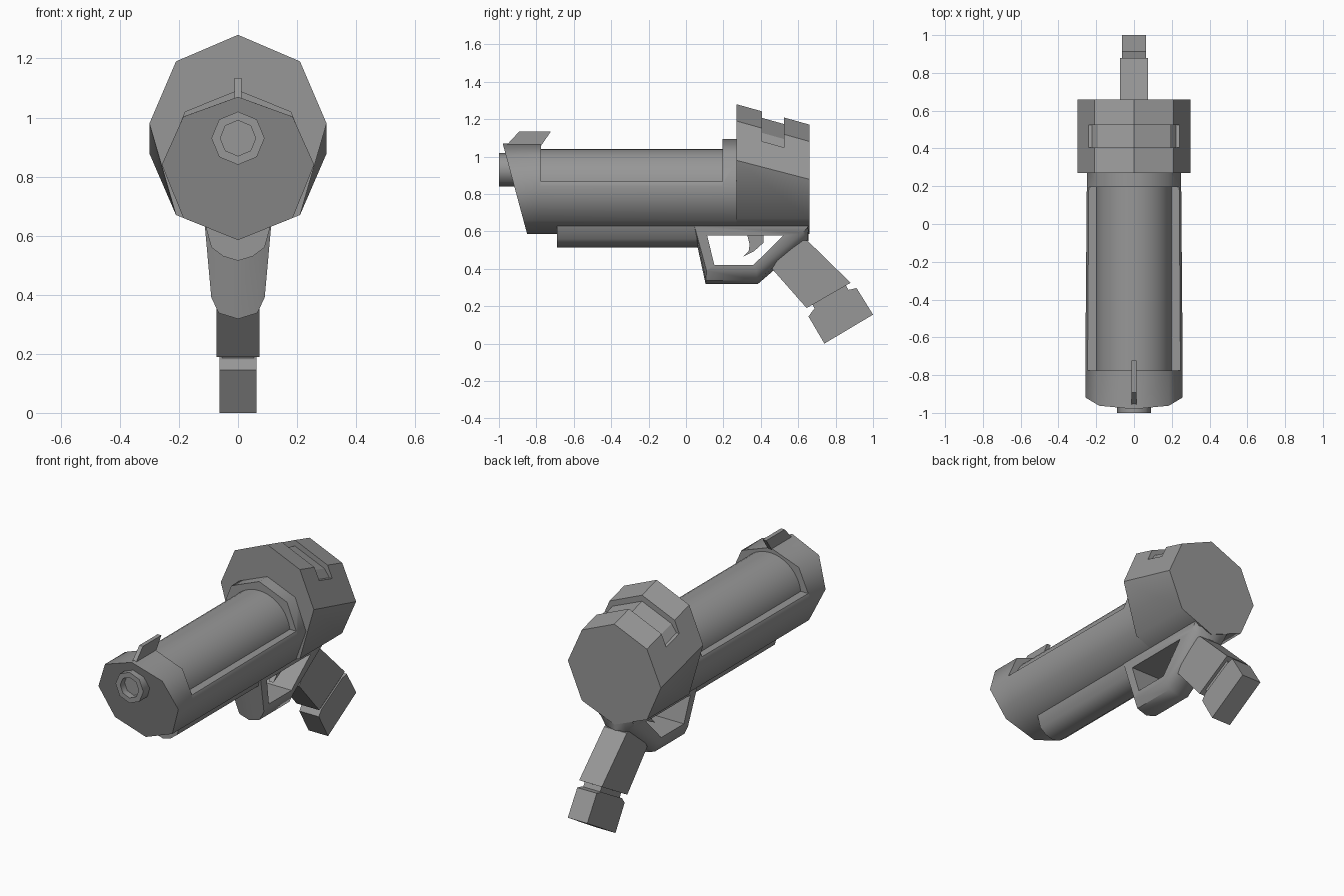
import bpy, bmesh, math

if "Cube" in bpy.data.objects:
    bpy.data.objects.remove(bpy.data.objects["Cube"])

METAL = bpy.data.materials.new("dark_metal")
METAL.diffuse_color = (.31, .31, .31, 1)
METAL.use_nodes = True
METAL.node_tree.nodes["Principled BSDF"].inputs["Base Color"].default_value = METAL.diffuse_color


def loft(name, sections, smooth=None):
    """Closed solid skinned through equal-length loops of points."""
    bm = bmesh.new()
    rings = [[bm.verts.new(p) for p in s] for s in sections]
    n = len(rings[0])
    for a, b in zip(rings, rings[1:]):
        for i in range(n):
            j = (i + 1) % n
            bm.faces.new((a[i], a[j], b[j], b[i]))
    bm.faces.new(rings[0])
    bm.faces.new(rings[-1])
    bmesh.ops.recalc_face_normals(bm, faces=bm.faces)
    me = bpy.data.meshes.new(name)
    bm.to_mesh(me)
    bm.free()
    me.materials.append(METAL)
    ob = bpy.data.objects.new(name, me)
    bpy.context.collection.objects.link(ob)
    if smooth:
        bpy.context.view_layer.objects.active = ob
        bpy.ops.object.select_all(action='DESELECT')
        ob.select_set(True)
        bpy.ops.object.shade_smooth_by_angle(angle=math.radians(smooth))
    return ob


def plate(name, yz, half):
    """Side profile extruded symmetrically across x."""
    return loft(name, [[(x, y, z) for y, z in yz] for x in (-half, half)])


def mirrored(half):
    """Complete an x >= 0 half profile running from top centre to bottom centre."""
    return half + [(-x, z) for x, z in reversed(half) if x > 0]


def ngon(r, zc, n):
    return [(r * math.sin(2 * math.pi * i / n), zc + r * math.cos(2 * math.pi * i / n))
            for i in range(n)]


def at(profile, y):
    return [(x, y, z) for x, z in profile]


def cut(target, cutter):
    cutter.hide_render = True
    m = target.modifiers.new("cut", 'BOOLEAN')
    m.operation = 'DIFFERENCE'
    m.solver = 'EXACT'
    m.object = cutter
    bpy.context.view_layer.objects.active = target
    bpy.ops.object.modifier_apply(modifier=m.name)
    bpy.data.objects.remove(cutter, do_unlink=True)


# Octagonal body with slanted nose and open top
nose = mirrored([(0, 1.07), (.185, 1.003), (.258, .84), (.185, .66), (0, .585)])
tail = mirrored([(0, 1.093), (.18, 1.02), (.25, .84), (.185, .66), (0, .585)])
slanted = [(x, -.98 + (1.07 - z) * .27, z) for x, z in nose]
body = loft("body", [slanted, at(nose, -.78), at(tail, .19), at(tail, .30)], 50)
cut(body, plate("body_cutter", [(-.775, .867), (.195, .867), (.195, 1.3), (-.775, 1.3)], .5))

# Round barrel resting in the body
barrel = ngon(.2, .84, 40)
loft("barrel", [at(barrel, -.80), at(barrel, .22)], 30)

# Muzzle ring with a shallow bore
outer, inner = ngon(.09, .93, 8), ngon(.06, .93, 8)
loft("muzzle", [at(outer, -.90), at(outer, -1.0), at(inner, -1.0), at(inner, -.96)], 50)

# Front sight blade
plate("front_sight", [(-.96, 1.06), (-.893, 1.133), (-.723, 1.133), (-.777, 1.055)], .012)

# Rear housing, top sloping backwards
def rear(y):
    d = .28 * (y - .27)
    return at(mirrored([(0, 1.28 - d), (.21, 1.19 - d), (.3, .98 - d * .93),
                        (.21, .67), (0, .585)]), y)

housing = loft("rear_housing", [rear(.27), rear(.66)])
arch = [(0, 1.245), (.19, 1.165), (.222, 1.12), (.5, 1.12), (.5, 1.5)]
arch = arch + [(-x, z) for x, z in reversed(arch[1:])]
cut(housing, loft("groove_cutter", [[(x, y, z - .28 * (y - .27)) for x, z in arch]
                                    for y in (.405, .525)]))
for f in housing.data.polygons:  # rounded underside, faceted top
    f.use_smooth = f.normal.z < 0 and abs(f.normal.y) < .5

# Rail under the body
rail = [(.112, .64), (.09, .56), (.05, .53), (0, .515)]
rail += [(-x, z) for x, z in reversed(rail[:-1])]
loft("under_rail", [at(rail, -.69), at(rail, .08)], 50)

# Trigger guard: tapered sides meeting in a rounded keel
side = [(.045, .63), (.11, .39), (.377, .39), (.625, .59), (.657, .63)]
edge = [(.041, .63), (.106, .338), (.381, .338), (.65, .56), (.657, .63)]
keel = [(.037, .63), (.105, .318), (.383, .318), (.655, .55), (.657, .63)]
flank = [(.112 - (.63 - z) * .09, y, z) for y, z in side]
bevel = [(.065, y, z) for y, z in edge]
flip = lambda pts: [(-x, y, z) for x, y, z in pts]
guard = loft("trigger_guard", [flank, bevel, [(0, y, z) for y, z in keel],
                               flip(bevel), flip(flank)], 42)
cut(guard, plate("guard_cutter", [(.113, .577), (.152, .42), (.36, .42), (.52, .577)], .3))

# Trigger
plate("trigger", [(.325, .59), (.34, .53), (.335, .495), (.305, .465),
                  (.365, .495), (.415, .54), (.415, .59)], .015)

# Grip, neck and base block
plate("grip", [(.46, .40), (.56, .56), (.65, .55), (.88, .325), (.645, .19)], .073)
plate("grip_neck", [(.67, .22), (.85, .32), (.878, .27), (.70, .165)], .055)
plate("grip_base", [(.655, .145), (.68, .18), (.868, .287), (.912, .297),
                    (1.0, .155), (.74, 0)], .063)
